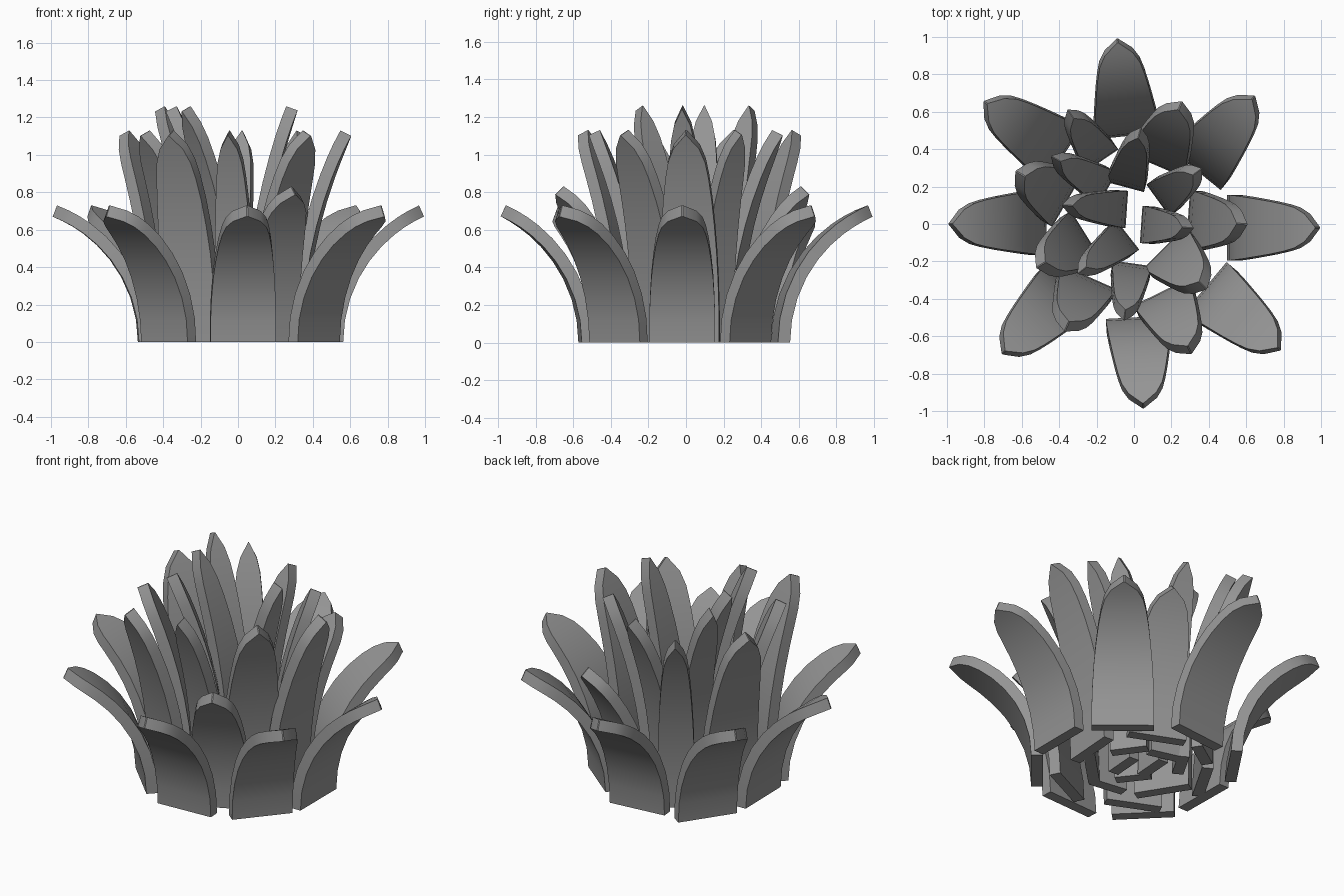
import bpy, bmesh
from math import atan2, sin, cos, radians

if "Cube" in bpy.data.objects:
    bpy.data.objects.remove(bpy.data.objects["Cube"])

# half-width factor along the leaf: broad blade, pointed tip
OUTLINE = [(0, 1), (.14, 1), (.28, .98), (.42, .94), (.55, .88),
           (.67, .81), (.78, .72), (.86, .62), (.93, .43), (1, .02)]

grey = bpy.data.materials.new("dark_grey")
grey.diffuse_color = (.30, .30, .30, 1)
grey.use_nodes = True
grey.node_tree.nodes["Principled BSDF"].inputs["Base Color"].default_value = grey.diffuse_color


def leaf(name, tip_x, tip_y, tip_z, yaw, reach, width, thick=.065):
    """Slab bent along a circular arc, vertical at the ground, ending at the tip."""
    a = radians(yaw)
    d, s = (cos(a), sin(a)), (-sin(a), cos(a))
    bend = 2 * atan2(reach, tip_z)
    height = tip_z - thick / 2 * sin(bend)
    radius = height / sin(bend)
    bm = bmesh.new()
    rings = []
    for t, w in OUTLINE:
        q = bend * t
        ring = []
        for side, face in ((-1, -1), (1, -1), (1, 1), (-1, 1)):
            off = radius * (1 - cos(q)) - face * thick / 2 * cos(q) - reach
            z = radius * sin(q) + face * thick / 2 * sin(q)
            u = side * width / 2 * w
            ring.append(bm.verts.new((tip_x + d[0] * off + s[0] * u,
                                      tip_y + d[1] * off + s[1] * u, z)))
        rings.append(ring)
    for r0, r1 in zip(rings, rings[1:]):
        for i in range(4):
            j = (i + 1) % 4
            bm.faces.new((r0[i], r0[j], r1[j], r1[i]))
    bm.faces.new(rings[0][::-1])
    bm.faces.new(rings[-1])
    bmesh.ops.recalc_face_normals(bm, faces=bm.faces)
    me = bpy.data.meshes.new(name)
    bm.to_mesh(me)
    bm.free()
    me.materials.append(grey)
    ob = bpy.data.objects.new(name, me)
    bpy.context.collection.objects.link(ob)
    bpy.context.view_layer.objects.active = ob
    ob.select_set(True)


# outer ring: tip x, tip y, yaw in degrees, horizontal reach
for x, y, yaw, reach in [
        (1.0, -.02, 0, .47), (.65, .69, 51, .48), (-.09, 1.0, 96, .50),
        (-.81, .66, 146, .49), (-1.0, 0, 181, .50), (-.71, -.70, 225, .48),
        (.05, -.99, -87, .46), (.79, -.68, -40, .50)]:
    leaf("outer_leaf", x, y, .73, yaw, reach, .35)

# short leaves of the second ring
for x, y, yaw in [(.25, .64, 67), (.30, -.68, -64)]:
    leaf("low_middle_leaf", x, y, .83, yaw, .32, .33)

# tall broad leaves
for x, y, yaw in [(.58, 0, -4), (.37, -.33, -45), (-.36, -.55, 246),
                  (-.50, -.22, 212), (-.61, .27, 150)]:
    leaf("middle_leaf", x, y, 1.13, yaw, .26, .32)

# tall narrow leaves
for x, y, yaw, reach in [(-.34, .59, 124, .27), (.03, .49, 75, .27),
                         (.34, .28, 36, .23), (-.05, -.49, 262, .25)]:
    leaf("narrow_leaf", x, y, 1.13, yaw, reach, .21)

# tallest leaves around the heart
for x, y, yaw, reach in [(-.28, -.25, 218, .28), (.29, -.02, -4, .22),
                         (-.36, .10, 176, .29), (-.42, .35, 150, .29)]:
    leaf("inner_leaf", x, y, 1.26, yaw, reach, .20)

bpy.ops.object.shade_smooth_by_angle(angle=radians(30))
